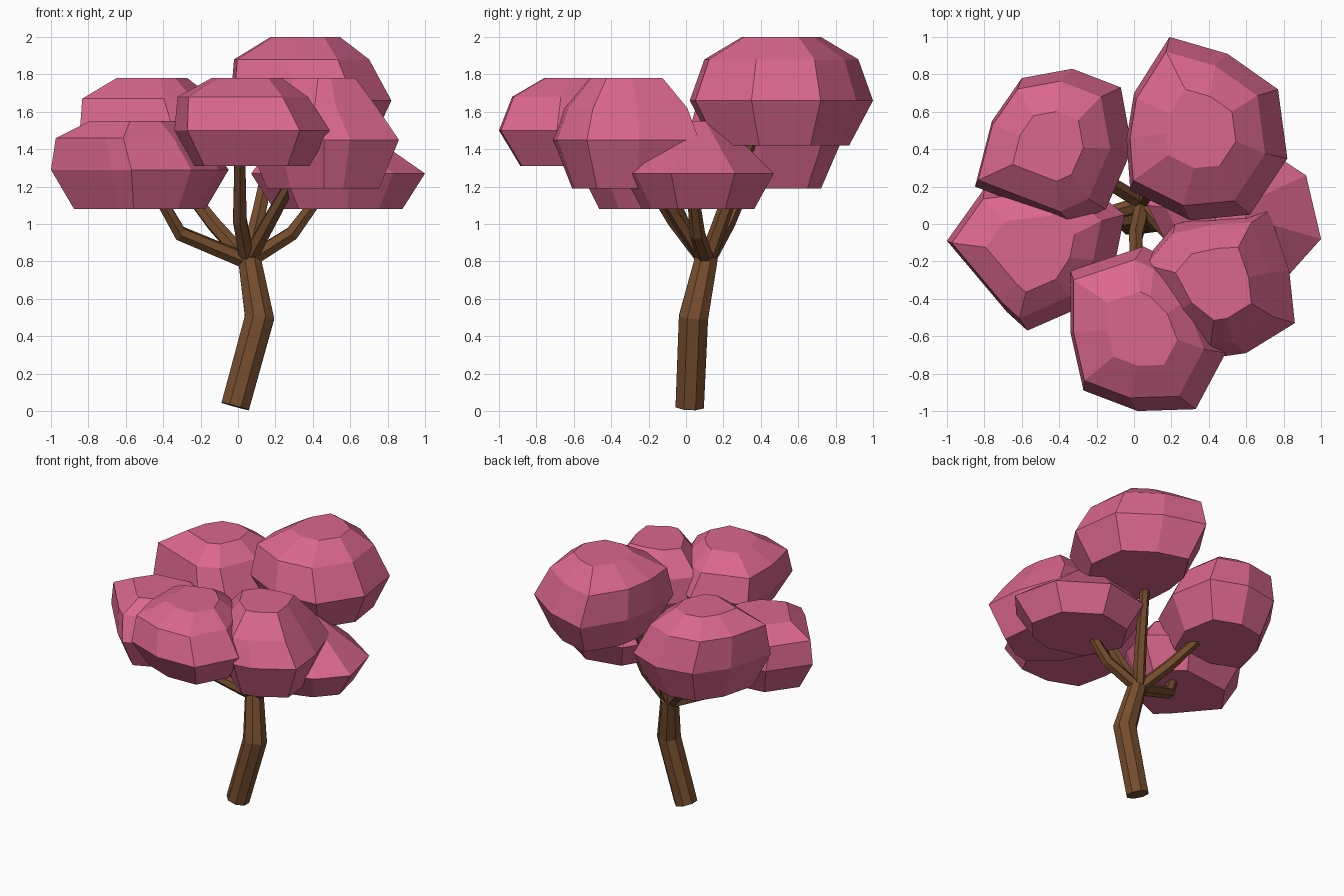
import bpy, bmesh
from mathutils import Vector, Matrix

if "Cube" in bpy.data.objects:
    bpy.data.objects.remove(bpy.data.objects["Cube"])


def material(name, rgb):
    m = bpy.data.materials.new(name)
    m.diffuse_color = (*rgb, 1)
    m.use_nodes = True
    m.node_tree.nodes["Principled BSDF"].inputs["Base Color"].default_value = m.diffuse_color
    return m


PINK = material("blossom pink", (0.70, 0.135, 0.27))
BROWN = material("bark brown", (0.18, 0.075, 0.027))


def finish(bm, name, mat):
    bmesh.ops.recalc_face_normals(bm, faces=bm.faces)
    mesh = bpy.data.meshes.new(name)
    bm.to_mesh(mesh)
    bm.free()
    mesh.materials.append(mat)
    bpy.context.collection.objects.link(bpy.data.objects.new(name, mesh))


def tube(name, path, radii, sides):
    """Faceted tapering limb along a bent path."""
    pts = [Vector(p) for p in path]
    bm = bmesh.new()
    rings = []
    for i, p in enumerate(pts):
        d = (pts[min(i + 1, len(pts) - 1)] - pts[max(i - 1, 0)]).normalized()
        turn = Vector((0, 0, 1)).rotation_difference(d).to_matrix()
        rings.append([bm.verts.new(p + turn @ (Matrix.Rotation(6.28319 * (k + 0.5) / sides, 3, 'Z')
                                               @ Vector((radii[i], 0, 0)))) for k in range(sides)])
    for a, b in zip(rings, rings[1:]):
        for k in range(sides):
            j = (k + 1) % sides
            bm.faces.new((a[k], a[j], b[j], b[k]))
    bm.faces.new(rings[0])
    bm.faces.new(rings[-1])
    finish(bm, name, BROWN)


def clump(name, outline, levels, upper=0.84, top=0.45, lean=-0.05):
    """Faceted foliage: flat base, widest ring, shoulder ring and flat crown."""
    xs, ys = zip(*outline)
    c = Vector(((min(xs) + max(xs)) / 2, (min(ys) + max(ys)) / 2))
    bm = bmesh.new()
    for z, s, dx in zip(levels, (0.74, 1, upper, top), (0, 0, lean, lean * 0.6)):
        for x, y in outline:
            p = c + (Vector((x, y)) - c) * s
            bm.verts.new((p.x + dx, p.y, z))
    hull = bmesh.ops.convex_hull(bm, input=bm.verts)
    loose = {g for g in hull["geom_interior"] + hull["geom_unused"]
             if isinstance(g, bmesh.types.BMVert)}
    bmesh.ops.delete(bm, geom=list(loose), context='VERTS')
    bmesh.ops.dissolve_limit(bm, angle_limit=0.02, verts=bm.verts, edges=bm.edges)
    finish(bm, name, PINK)


# Foliage clumps
clump("back_right_foliage",
      [(0.19, 1.0), (0.5, 0.91), (0.77, 0.72), (0.82, 0.35), (0.62, 0.05),
       (0.3, 0.02), (-0.02, 0.18), (-0.04, 0.45), (0.0, 0.7)],
      (1.42, 1.66, 1.88, 2.0), top=0.43)
clump("back_left_foliage",
      [(-0.6, 0.78), (-0.33, 0.83), (-0.07, 0.73), (-0.01, 0.4), (-0.15, 0.08),
       (-0.33, 0.0), (-0.85, 0.2), (-0.76, 0.55)],
      (1.19, 1.44, 1.67, 1.78))
clump("front_foliage",
      [(-0.34, -0.25), (-0.34, -0.58), (-0.27, -0.89), (0.02, -1.0), (0.33, -0.99),
       (0.49, -0.69), (0.37, -0.38), (0.17, -0.18), (0.05, -0.12)],
      (1.31, 1.5, 1.68, 1.78))
clump("front_right_foliage",
      [(0.05, -0.2), (0.22, 0.0), (0.5, 0.06), (0.72, 0.07), (0.83, -0.25),
       (0.86, -0.53), (0.6, -0.69), (0.46, -0.71), (0.22, -0.52)],
      (1.19, 1.45, 1.62, 1.78), top=0.5)
clump("left_foliage",
      [(-1.0, -0.09), (-0.68, -0.47), (-0.57, -0.57), (-0.25, -0.43), (-0.1, -0.2),
       (-0.05, 0.05), (-0.3, 0.25), (-0.8, 0.19)],
      (1.08, 1.29, 1.46, 1.55), top=0.5)
clump("right_foliage",
      [(1.0, -0.08), (0.92, 0.26), (0.6, 0.47), (0.25, 0.4), (0.07, 0.1),
       (0.25, -0.25), (0.6, -0.34), (0.83, -0.27)],
      (1.08, 1.27, 1.4, 1.55), upper=0.68, top=0.2)

# Trunk with a bend
tube("trunk", [(-0.015, 0.02, 0.025), (0.115, 0.04, 0.5), (0.06, 0.11, 0.82)],
     (0.082, 0.085, 0.065), 8)

# Branches reaching into the clumps
BASE = (0.05, 0.11, 0.8)
for name, path in {
    "left_branch": [BASE, (-0.31, 0.0, 0.95), (-0.43, -0.08, 1.16)],
    "back_left_branch": [BASE, (-0.13, 0.22, 1.0), (-0.33, 0.34, 1.26)],
    "front_branch": [BASE, (0.01, -0.06, 1.02), (0.01, -0.3, 1.4)],
    "front_right_branch": [BASE, (0.16, -0.02, 1.0), (0.3, -0.18, 1.25)],
    "right_branch": [BASE, (0.29, 0.06, 0.95), (0.43, 0.04, 1.14)],
    "back_right_branch": [BASE, (0.11, 0.2, 1.05), (0.2, 0.36, 1.48)],
}.items():
    tube(name, path, (0.045, 0.042, 0.032), 6)
